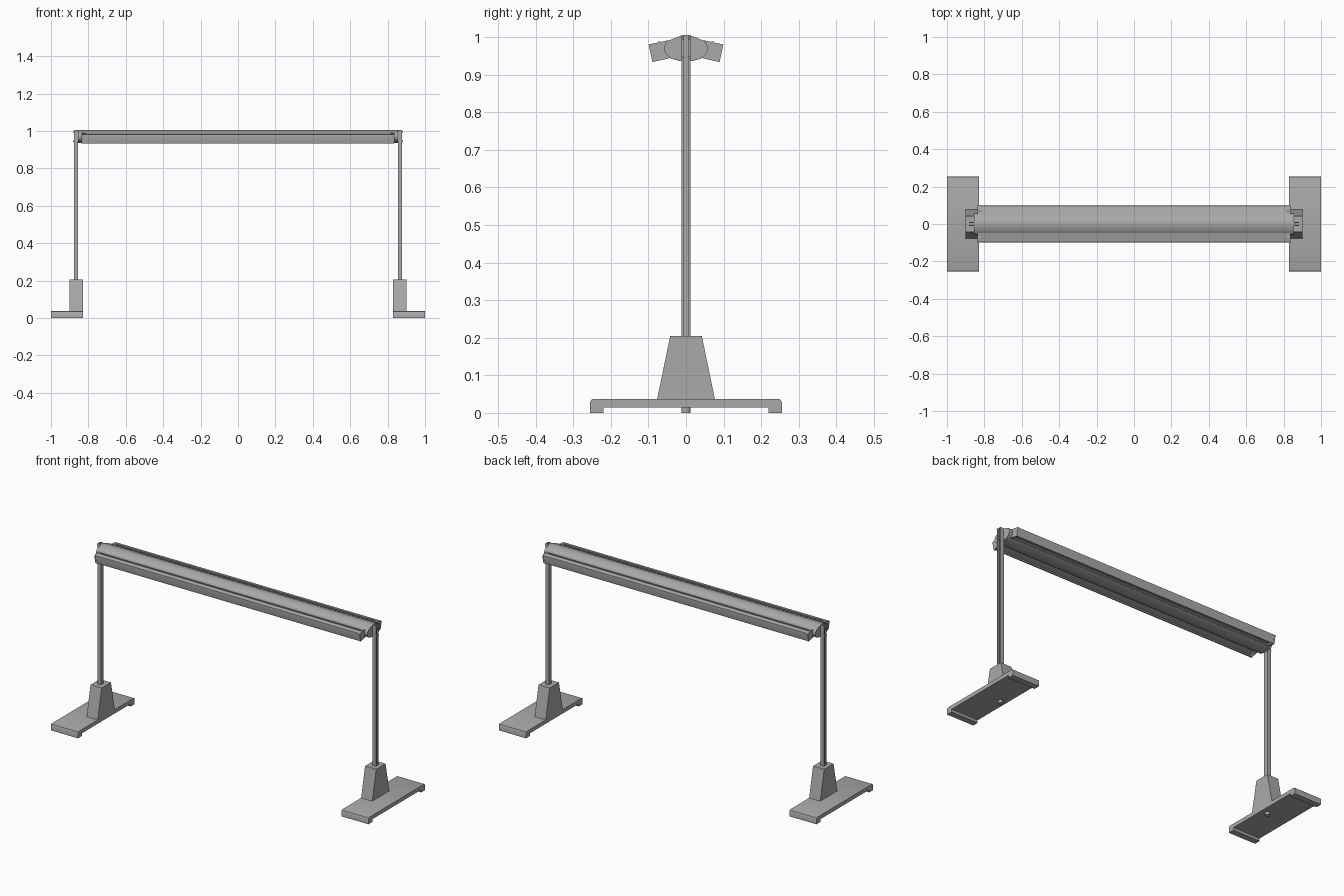
import bpy, bmesh, math
from mathutils import Vector

cube = bpy.data.objects.get("Cube")
if cube:
    bpy.data.objects.remove(cube, do_unlink=True)

grey = bpy.data.materials.new("plain grey")
grey.use_nodes = True
colour = (0.4, 0.4, 0.4, 1)
grey.diffuse_color = colour
grey.node_tree.nodes["Principled BSDF"].inputs["Base Color"].default_value = colour


def finish(name, bm, smooth=False):
    bmesh.ops.recalc_face_normals(bm, faces=bm.faces)
    mesh = bpy.data.meshes.new(name)
    bm.to_mesh(mesh)
    bm.free()
    mesh.materials.append(grey)
    ob = bpy.data.objects.new(name, mesh)
    bpy.context.collection.objects.link(ob)
    if smooth:
        bpy.ops.object.select_all(action="DESELECT")
        ob.select_set(True)
        bpy.context.view_layer.objects.active = ob
        bpy.ops.object.shade_smooth_by_angle(angle=math.radians(35))
    return ob


def extrude(name, points, start, axis, length, smooth=False):
    """Sweep a flat outline, given as 3D points at the start, along an axis."""
    bm = bmesh.new()
    move = Vector(axis) * length
    face = bm.faces.new([bm.verts.new(Vector(p) + Vector(start)) for p in points])
    top = bmesh.ops.extrude_face_region(bm, geom=[face])["geom"]
    bmesh.ops.translate(bm, vec=move, verts=[v for v in top if isinstance(v, bmesh.types.BMVert)])
    return finish(name, bm, smooth)


def along_x(name, outline, x0, x1, smooth=False):
    return extrude(name, [(0, y, z) for y, z in outline], (x0, 0, 0), (1, 0, 0), x1 - x0, smooth)


def along_z(name, outline, z0, z1):
    return extrude(name, [(x, y, 0) for x, y in outline], (0, 0, z0), (0, 0, 1), z1 - z0)


def oval(cy, cz, ry, rz, sides):
    turn = [2 * math.pi * i / sides for i in range(sides)]
    return [(cy + ry * math.cos(a), cz + rz * math.sin(a)) for a in turn]


def both_sides(half):
    """Complete an outline from its +y half."""
    return half + [(-y, z) for y, z in reversed(half)]


# Outlines shared by both stands
foot_half = [(0.22, 0.015), (0.22, 0), (0.255, 0), (0.255, 0.029), (0.252, 0.035), (0.246, 0.037)]
pedestal_half = [(0.077, 0.036), (0.042, 0.205)]
rail_half = [(0.058, 0.969), (0.056, 0.98), (0.048, 0.99), (0.012, 1.004)]
bracket_half = [(0.012, 0.936), (0.04, 0.942), (0.056, 0.958)] + rail_half

for side, s in (("left", 1), ("right", -1)):
    # Foot plate with turned-down ends, and a round centre pad
    along_x(side + "_foot", both_sides(foot_half), s * 0.83, s * 1.0, True)
    pad = [(s * 0.866 + y, z) for y, z in oval(0, 0, 0.012, 0.012, 24)]
    along_z(side + "_foot_pad", pad, 0, 0.016)
    # Tapered pedestal
    along_x(side + "_pedestal", both_sides(pedestal_half), s * 0.83, s * 0.90)
    # Slotted channel post, open towards the outside
    channel = [(0.855, -0.012), (0.878, -0.012), (0.878, -0.005), (0.874, -0.005), (0.874, -0.008),
               (0.859, -0.008)]
    channel += [(x, -y) for x, y in reversed(channel)]
    along_z(side + "_post", [(s * x, y) for x, y in channel], 0.2, 1.005)
    # End bracket and its screws
    along_x(side + "_end_bracket", both_sides(bracket_half), s * 0.842, s * 0.856, True)
    for z in (0.945, 0.996):
        for y in (-0.008, 0.008):
            along_x(side + "_screw", oval(y, z, 0.0035, 0.0035, 12), s * 0.854, s * 0.882, True)

# Central rail with a rounded underside
under = [(0.058 * math.sin(a), 0.969 - 0.034 * math.cos(a))
         for a in (math.radians(7.5 * i) for i in range(1, 12))]
along_x("centre_rail", both_sides(under + rail_half), -0.845, 0.845, True)

# Tilted side bars: local u runs outwards, v runs up
tilt = math.radians(-12)


def bar_outline(sign, local):
    c, s = math.cos(tilt), math.sin(tilt)
    return [(sign * (0.048 + u * c - v * s), 0.991 + u * s + v * c) for u, v in local]


bar = [(0, -0.046), (0.006, -0.046), (0.006, -0.038), (0.046, -0.038), (0.046, -0.047), (0.052, -0.047),
       (0.052, -0.006), (0.05, 0), (0.026, 0), (0.026, -0.007), (0.017, -0.007), (0.017, 0), (0, 0)]
cap = [(0, -0.047), (0.0525, -0.048), (0.0525, 0), (0, 0)]
lip = [(0.018, -0.001), (0.026, -0.001), (0.026, 0.003), (0.024, 0.003)]
for name, sign in (("front", -1), ("back", 1)):
    along_x(name + "_light_bar", bar_outline(sign, bar), -0.83, 0.83, True)
    for s in (1, -1):
        along_x(name + "_bar_end_cap", bar_outline(sign, cap), s * 0.828, s * 0.836)
        along_x(name + "_bar_clip", bar_outline(sign, lip), s * 0.815, s * 0.834)
